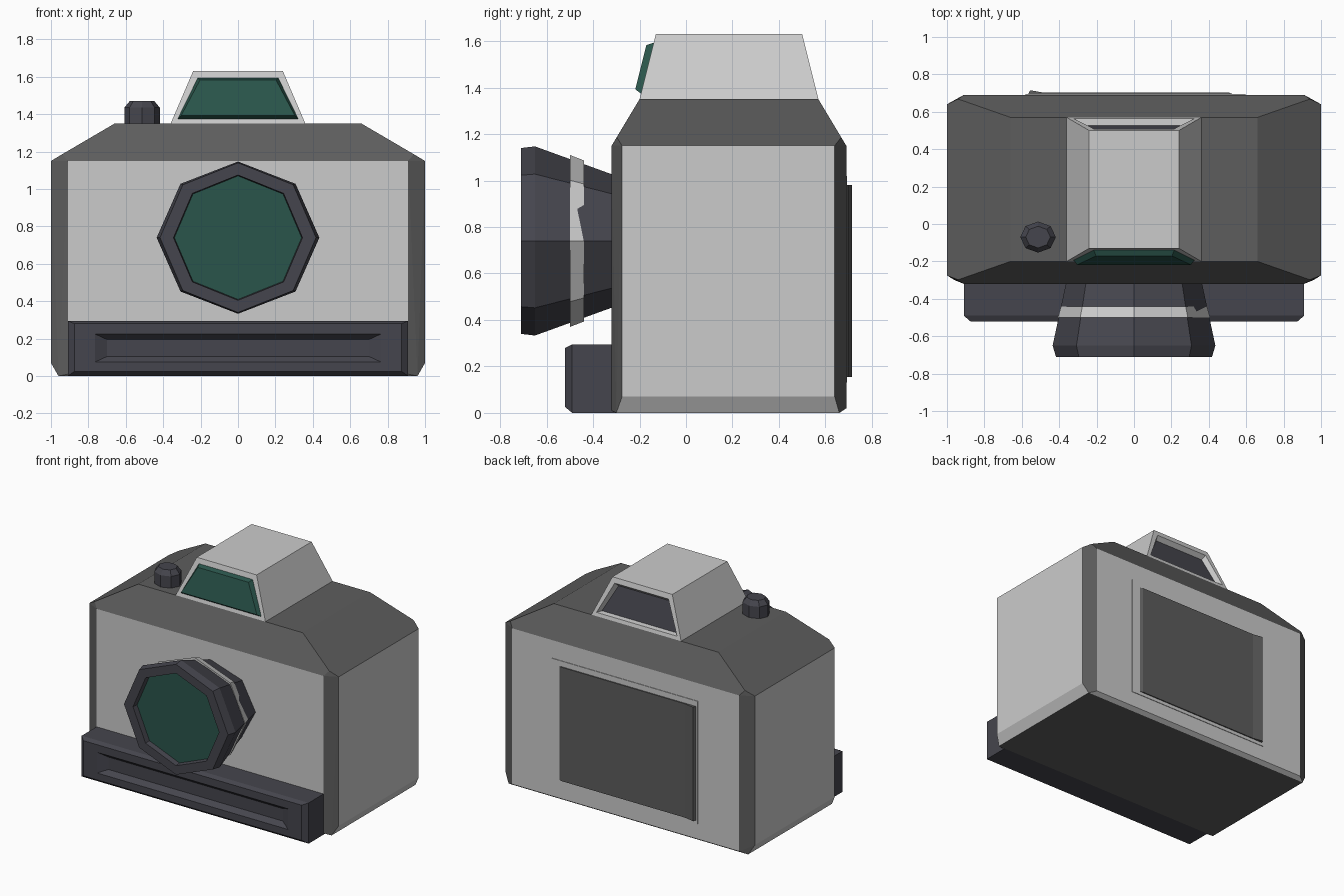
import bpy, bmesh
from math import cos, sin, pi, radians
from mathutils import Vector

if "Cube" in bpy.data.objects:
    bpy.data.objects.remove(bpy.data.objects["Cube"])


def material(name, rgb):
    m = bpy.data.materials.new(name)
    m.diffuse_color = (*rgb, 1)
    m.use_nodes = True
    m.node_tree.nodes["Principled BSDF"].inputs["Base Color"].default_value = m.diffuse_color
    return m


LIGHT = material("light_grey", (0.62, 0.62, 0.62))
DARK = material("dark_grey", (0.11, 0.11, 0.11))
RUBBER = material("rubber", (0.06, 0.06, 0.075))
GLASS = material("green_glass", (0.023, 0.09, 0.07))


def finish(bm, name, mats):
    bmesh.ops.recalc_face_normals(bm, faces=bm.faces)
    me = bpy.data.meshes.new(name)
    bm.to_mesh(me)
    bm.free()
    ob = bpy.data.objects.new(name, me)
    for m in mats:
        me.materials.append(m)
    bpy.context.collection.objects.link(ob)
    return ob


def loft(rings, closed=False):
    """Skin between rings; cap both ends, or join last ring to first."""
    bm = bmesh.new()
    vs = [[bm.verts.new(p) for p in r] for r in rings]
    pairs = list(zip(vs, vs[1:])) + ([(vs[-1], vs[0])] if closed else [])
    for a, b in pairs:
        for i in range(len(a)):
            j = (i + 1) % len(a)
            bm.faces.new((a[i], a[j], b[j], b[i]))
    end = None
    if not closed:
        bm.faces.new(vs[0][::-1])
        end = bm.faces.new(vs[-1])
    bmesh.ops.recalc_face_normals(bm, faces=bm.faces)
    return bm, end


def oct_y(rx, rz, y, z=0.74):
    return [(rx * cos(i * pi / 4), y, z + rz * sin(i * pi / 4)) for i in range(8)]


def oct_z(rx, ry, z, x, y):
    return [(x + rx * cos(i * pi / 4), y + ry * sin(i * pi / 4), z) for i in range(8)]


def rect_y(x0, x1, z0, z1, y):
    return [(x0, y, z0), (x1, y, z0), (x1, y, z1), (x0, y, z1)]


def rect_z(hx, y0, y1, z):
    return [(-hx, y0, z), (hx, y0, z), (hx, y1, z), (-hx, y1, z)]


# Body: convex hull of a chamfered box with a sloping top cap
half = [
    (0.96, -0.30, 0), (0.91, -0.32, 0.01), (1, -0.275, 0.07),
    (0.96, 0.66, 0), (0.91, 0.69, 0.02), (1, 0.64, 0.07),
    (1, -0.275, 1.15), (0.91, -0.32, 1.15), (0.94, -0.298, 1.186), (0.66, -0.20, 1.35),
    (1, 0.64, 1.15), (0.91, 0.69, 1.15), (0.94, 0.668, 1.186), (0.66, 0.57, 1.35),
]
bm = bmesh.new()
for x, y, z in half:
    bm.verts.new((x, y, z))
    bm.verts.new((-x, y, z))
bmesh.ops.convex_hull(bm, input=bm.verts)
bmesh.ops.dissolve_limit(bm, angle_limit=radians(2), verts=bm.verts, edges=bm.edges)
bmesh.ops.recalc_face_normals(bm, faces=bm.faces)
for f in bm.faces:
    n = f.normal
    corner = abs(n.x) > 0.2 and abs(n.y) > 0.2 and n.z > -0.2
    f.material_index = int(n.z > 0.1 or n.z < -0.9 or corner)
finish(bm, "camera_body", [LIGHT, DARK])

# Viewfinder hump: raised green window in front, recessed eyepiece behind
bm, _ = loft([rect_z(0.36, -0.20, 0.57, 1.35), rect_z(0.24, -0.13, 0.50, 1.63)])
for side, depth, mat in ((-1, 0.028, 1), (1, -0.035, 2)):
    bm.normal_update()
    face = max(bm.faces, key=lambda f: f.normal.dot(Vector((0, side, 0.25))))
    bmesh.ops.inset_individual(bm, faces=[face], thickness=0.045)
    r = bmesh.ops.inset_individual(bm, faces=[face], thickness=0.022, depth=depth)
    for f in [face] + (r["faces"] if side < 0 else []):
        f.material_index = mat
finish(bm, "viewfinder_hump", [LIGHT, GLASS, RUBBER])

# Lens barrel: flaring octagon with glass set into the rim
bm, glass = loft([
    oct_y(0.36, 0.28, -0.30), oct_y(0.435, 0.407, -0.65), oct_y(0.417, 0.40, -0.71),
    oct_y(0.345, 0.335, -0.71), oct_y(0.34, 0.33, -0.67)])
glass.material_index = 1
finish(bm, "lens_barrel", [RUBBER, GLASS])

# Lens ring
bm, _ = loft([oct_y(0.36, 0.31, -0.44), oct_y(0.39, 0.347, -0.44),
              oct_y(0.407, 0.37, -0.50), oct_y(0.37, 0.33, -0.50)], closed=True)
finish(bm, "lens_ring", [LIGHT])

# Front bar with a long groove
bars = [(0.91, 0, 0.295, -0.30), (0.91, 0, 0.295, -0.49), (0.875, 0.025, 0.28, -0.52),
        (0.765, 0.075, 0.225, -0.52), (0.70, 0.105, 0.195, -0.485)]
bm, _ = loft([rect_y(-hx, hx, z0, z1, y) for hx, z0, z1, y in bars])
finish(bm, "front_bar", [RUBBER])

# Shutter button
bm, _ = loft([oct_z(rx, ry, z, -0.513, -0.07) for rx, ry, z in
              ((0.095, 0.083, 1.33), (0.095, 0.083, 1.435), (0.066, 0.058, 1.47))])
finish(bm, "shutter_button", [RUBBER])

# Back door: light surround, dark panel with a raised opening edge
bm, _ = loft([rect_y(-0.58, 0.595, 0.13, 1.02, 0.68), rect_y(-0.58, 0.595, 0.13, 1.02, 0.694)])
finish(bm, "door_surround", [LIGHT])
profile = [(0.55, 0.685), (0.51, 0.702), (-0.48, 0.702), (-0.555, 0.715), (-0.57, 0.685)]
bm, _ = loft([[(x, y, z) for x, y in profile] for z in (0.155, 0.98)])
finish(bm, "back_door", [DARK])
